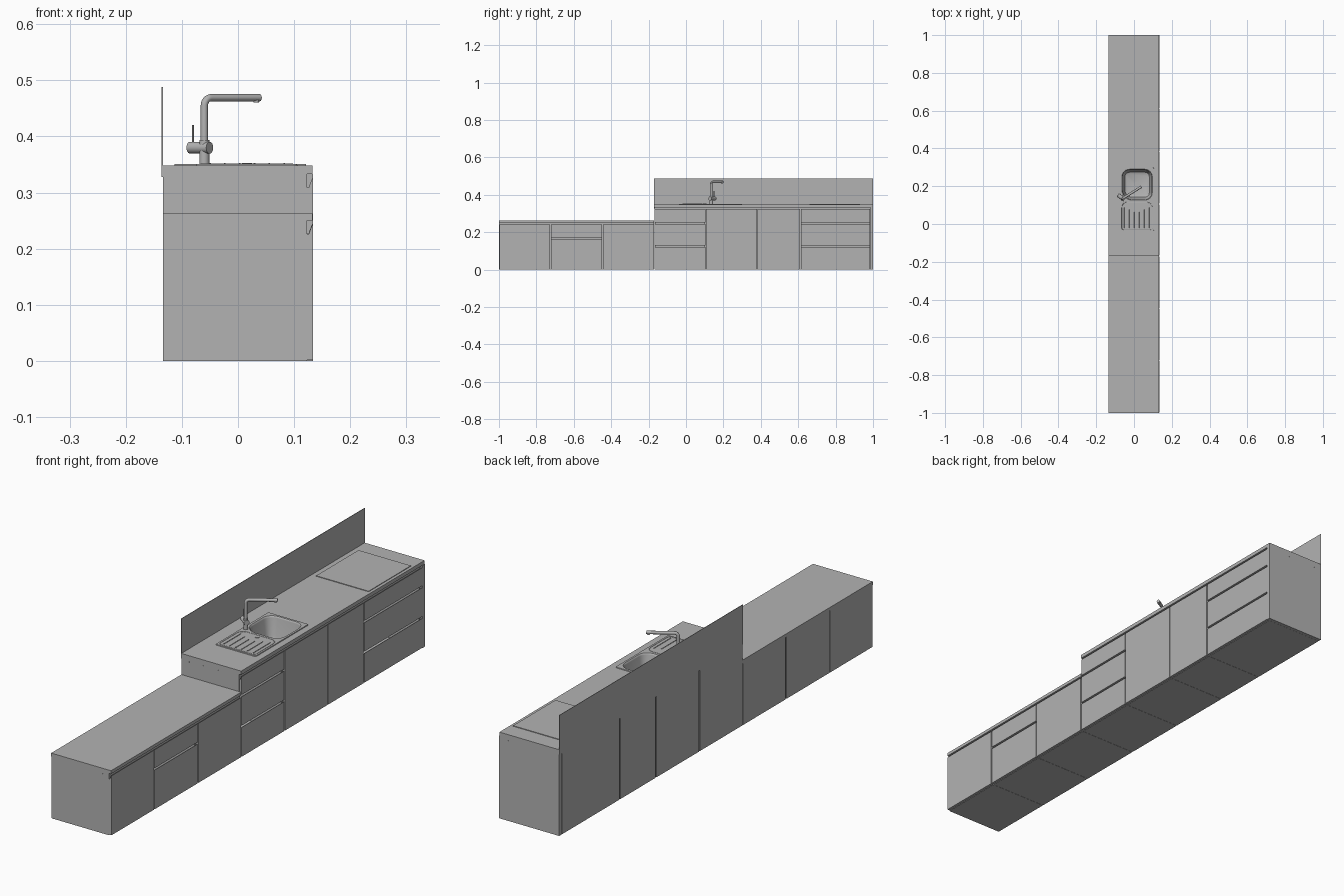
import bpy, bmesh, math
from mathutils import Vector, Matrix

if "Cube" in bpy.data.objects:
    bpy.data.objects.remove(bpy.data.objects["Cube"], do_unlink=True)

GREY = (0.45, 0.45, 0.45, 1)
mat = bpy.data.materials.new("plain grey")
mat.use_nodes = True
mat.diffuse_color = GREY
mat.node_tree.nodes["Principled BSDF"].inputs["Base Color"].default_value = GREY

BACK, FRONT, BODY = -0.134, 0.134, 0.123
LOW_TOP, HIGH_TOP = 0.25, 0.333
STEP, END, PANEL = -0.17, 1.0, 0.986


def finish(name, bm, smooth=False):
    bmesh.ops.recalc_face_normals(bm, faces=bm.faces)
    mesh = bpy.data.meshes.new(name)
    bm.to_mesh(mesh)
    bm.free()
    obj = bpy.data.objects.new(name, mesh)
    bpy.context.collection.objects.link(obj)
    mesh.materials.append(mat)
    if smooth:
        round_off(obj)
    return obj


def round_off(obj):
    bpy.ops.object.select_all(action='DESELECT')
    obj.select_set(True)
    bpy.context.view_layer.objects.active = obj
    bpy.ops.object.shade_smooth_by_angle(angle=math.radians(35))


def add_box(bm, x, y, z):
    size = [b - a for a, b in (x, y, z)]
    mid = [(a + b) / 2 for a, b in (x, y, z)]
    bmesh.ops.create_cube(bm, size=1, matrix=Matrix.Translation(mid) @ Matrix.Diagonal(size + [1]))


def box(name, x, y, z):
    bm = bmesh.new()
    add_box(bm, x, y, z)
    return finish(name, bm)


def add_rod(bm, a, b, r, sides=20):
    a, b = Vector(a), Vector(b)
    turn = (b - a).to_track_quat('Z', 'Y').to_matrix().to_4x4()
    bmesh.ops.create_cone(bm, cap_ends=True, segments=sides, radius1=r, radius2=r,
                          depth=(b - a).length, matrix=Matrix.Translation((a + b) / 2) @ turn)


def rod(name, a, b, r, sides=20):
    bm = bmesh.new()
    add_rod(bm, a, b, r, sides)
    return finish(name, bm, True)


def cabinet(name, y0, y1, top):
    # open carcass made of boards
    t = 0.006
    bm = bmesh.new()
    for y in (y0 + 0.0005, y1 - t - 0.0005):
        add_box(bm, (BACK + 0.003, BODY), (y, y + t), (0.0, top))
    add_box(bm, (BACK, BACK + 0.003), (y0 + 0.0025, y1 - 0.0025), (0.0, top))
    add_box(bm, (BACK + 0.003, BODY), (y0 + t, y1 - t), (0.0, t))
    add_box(bm, (0.106, BODY), (y0 + t, y1 - t), (top - 0.022, top))
    finish(name + "_carcass", bm)


def front_panel(name, y0, y1, z0, z1):
    # front with a finger grip bevelled into the rear of its top edge
    profile = [(BODY, z0), (FRONT, z0), (FRONT, z1), (FRONT - 0.002, z1),
               (BODY + 0.003, z1 - 0.016), (BODY, z1 - 0.016)]
    bm = bmesh.new()
    face = bm.faces.new([bm.verts.new((x, y0, z)) for x, z in profile])
    out = bmesh.ops.extrude_face_region(bm, geom=[face])
    moved = [v for v in out["geom"] if isinstance(v, bmesh.types.BMVert)]
    bmesh.ops.translate(bm, verts=moved, vec=(0, y1 - y0, 0))
    finish(name, bm)


# cabinets: name, start, end, top, heights where drawers split
units = [("low_door_a", -1.0, -0.725, LOW_TOP, []),
         ("low_drawers", -0.725, -0.447, LOW_TOP, [0.168]),
         ("low_door_b", -0.447, STEP, LOW_TOP, []),
         ("tall_drawers", STEP, 0.105, HIGH_TOP, [0.128, 0.252]),
         ("sink_door", 0.105, 0.382, HIGH_TOP, []),
         ("tall_door", 0.382, 0.612, HIGH_TOP, []),
         ("hob_drawers", 0.612, PANEL, HIGH_TOP, [0.128, 0.252])]
for name, y0, y1, top, splits in units:
    cabinet(name, y0, y1, top)
    levels = [0.002] + splits + [top]
    gap = 0.001 if name == "tall_door" else 0.0025
    for i, (z0, z1) in enumerate(zip(levels, levels[1:])):
        front_panel(f"{name}_front_{i + 1}", y0 + gap, y1 - 0.0015, z0, z1 - 0.008)
box("end_panel", (BACK, FRONT), (PANEL, END), (0.0, HIGH_TOP))

# worktops and upstand
box("low_worktop", (BACK, FRONT - 0.001), (-1.0, STEP), (LOW_TOP, 0.263))
worktop = box("high_worktop", (BACK, FRONT - 0.001), (STEP, END), (HIGH_TOP, 0.348))
box("splashback", (BACK - 0.002, BACK), (STEP, END), (0.328, 0.488))
box("hob_plate", (-0.113, 0.121), (0.66, 0.93), (0.348, 0.3505))

# screw caps on the exposed ends
bm = bmesh.new()
for y, z, way in ((-1.0, 0.24, -1), (STEP, 0.323, -1), (END, 0.323, 1)):
    for x in (-0.1, -0.035, 0.03, 0.095):
        add_rod(bm, (x, y, z), (x, y + way * 0.0005, z), 0.002, 8)
finish("screw_caps", bm)


def rounded(x, y, radii, z, inset=0.0, steps=6):
    # rounded rectangle, corners from lower left anticlockwise
    pts = []
    for i, r in enumerate(radii):
        r = max(r - inset, 0.001)
        sx, sy = (-1, 1, 1, -1)[i], (-1, -1, 1, 1)[i]
        cx = (x[0] + inset + r) if sx < 0 else (x[1] - inset - r)
        cy = (y[0] + inset + r) if sy < 0 else (y[1] - inset - r)
        for k in range(steps + 1):
            a = math.pi + (i + k / steps) * math.pi / 2
            pts.append((cx + r * math.cos(a), cy + r * math.sin(a), z))
    return pts


def loft(name, loops, cap_first=False):
    bm = bmesh.new()
    rings = [[bm.verts.new(p) for p in loop] for loop in loops]
    n = len(rings[0])
    for a, b in zip(rings, rings[1:]):
        for i in range(n):
            j = (i + 1) % n
            bm.faces.new((a[i], a[j], b[j], b[i]))
    bm.faces.new(rings[-1])
    if cap_first:
        bm.faces.new(rings[0])
    return finish(name, bm, not cap_first)


# sink: one sheet from outer rim down into the bowl
plate = ((-0.075, 0.106), (-0.038, 0.3), [0.008] * 4)
bowl = ((-0.064, 0.097), (0.126, 0.29), [0.055, 0.04, 0.04, 0.04])
loops = [rounded(*plate, 0.348), rounded(*plate, 0.351, 0.001)]
loops += [rounded(*bowl, z, d) for z, d in
          ((0.351, 0), (0.348, 0.003), (0.345, 0.004), (0.275, 0.012), (0.266, 0.016), (0.262, 0.025))]
loft("sink", loops)

cutter = loft("sink_cutter", [rounded(*bowl, z, -0.002) for z in (0.3, 0.4)], True)
cutter.hide_render = True
cutter.hide_viewport = True
cut = worktop.modifiers.new("sink_hole", 'BOOLEAN')
cut.object = cutter
cut.operation = 'DIFFERENCE'
cut.solver = 'EXACT'
bpy.context.view_layer.objects.active = worktop
bpy.ops.object.modifier_apply(modifier=cut.name)
bpy.data.objects.remove(cutter, do_unlink=True)


def tube(name, points, r, closed=False):
    curve = bpy.data.curves.new(name, 'CURVE')
    curve.dimensions = '3D'
    curve.bevel_depth, curve.bevel_resolution = r, 4
    curve.use_fill_caps = True
    line = curve.splines.new('POLY')
    line.points.add(len(points) - 1)
    for p, co in zip(line.points, points):
        p.co = (*co, 1)
    line.use_cyclic_u = closed
    obj = bpy.data.objects.new(name, curve)
    bpy.context.collection.objects.link(obj)
    curve.materials.append(mat)
    bpy.ops.object.select_all(action='DESELECT')
    obj.select_set(True)
    bpy.context.view_layer.objects.active = obj
    bpy.ops.object.convert(target='MESH')
    round_off(bpy.context.view_layer.objects.active)


# draining board
tube("drainer_border", rounded((-0.066, 0.097), (-0.03, 0.115), [0.012, 0.012, 0.03, 0.03], 0.351), 0.0012, True)
for i in range(6):
    x = -0.05 + i * 0.0265
    tip = 0.088 - 0.03 * (1 - abs(i - 2.5) / 2.5)
    tube(f"drainer_rib_{i + 1}", [(x, -0.02, 0.351), (x, tip, 0.351)], 0.002)
rod("overflow_ring", (0.016, 0.1, 0.351), (0.016, 0.1, 0.353), 0.009)
rod("bowl_drain", (0.016, 0.208, 0.262), (0.016, 0.208, 0.264), 0.016)

# tap: upright, bent spout, mixer barrel and lever
foot = Vector((-0.06, 0.135, 0.349))
reach = Vector((0.097, 0.061, 0)).normalized()
bend, height = 0.014, 0.469
path = [foot]
for k in range(9):
    a = k / 8 * math.pi / 2
    path.append(Vector((foot.x, foot.y, height - bend)) + reach * bend * (1 - math.cos(a))
                + Vector((0, 0, bend * math.sin(a))))
path.append(Vector((foot.x, foot.y, height)) + reach * 0.117)
tube("tap_spout", path, 0.0065)
rod("tap_base", foot, foot + Vector((0, 0, 0.045)), 0.009)
hub = foot + Vector((0, 0, 0.031))
side = Vector((-0.8, 0.6, 0))
rod("mixer_barrel", hub - side * 0.012, hub + side * 0.032, 0.0105)
grip = hub + side * 0.025
rod("mixer_lever", grip, grip + Vector((0, 0, 0.04)), 0.0017, 10)
rod("spout_nozzle", path[-1] - reach * 0.008 - Vector((0, 0, 0.0085)), path[-1] - reach * 0.008, 0.005)
